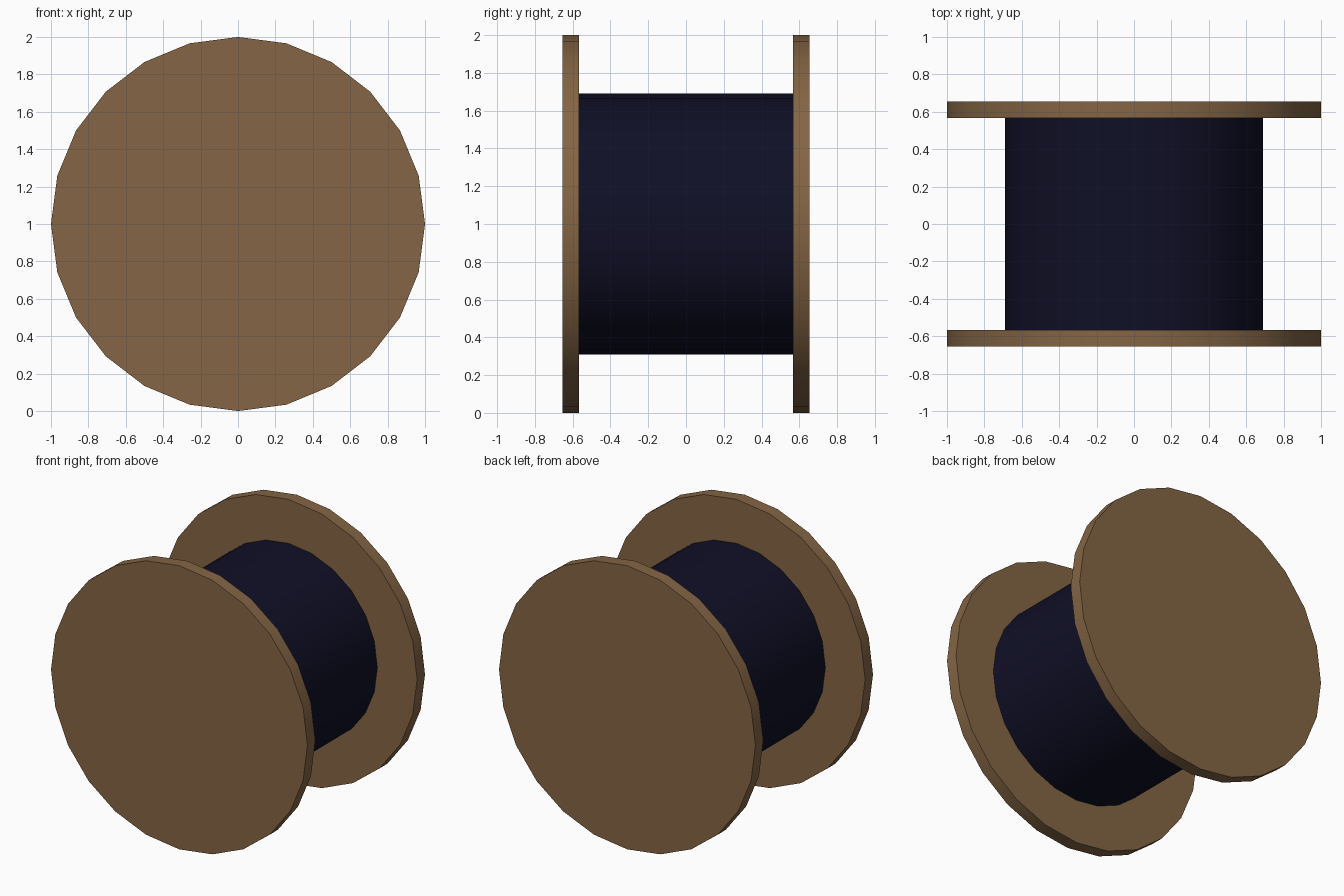
import bpy
import math

cube = bpy.data.objects.get("Cube")
if cube:
    bpy.data.objects.remove(cube, do_unlink=True)


def make_material(name, colour):
    mat = bpy.data.materials.new(name)
    mat.use_nodes = True
    mat.diffuse_color = (*colour, 1)
    bsdf = next(n for n in mat.node_tree.nodes if n.type == 'BSDF_PRINCIPLED')
    bsdf.inputs["Base Color"].default_value = (*colour, 1)
    return mat


def add_disc(name, radius, y_start, y_end, mat):
    """24-sided cylinder lying along y, with smooth sides and sharp rims."""
    bpy.ops.mesh.primitive_cylinder_add(
        vertices=24, radius=radius, depth=y_end - y_start,
        location=(0, (y_start + y_end) / 2, 1), rotation=(math.pi / 2, 0, 0))
    obj = bpy.context.object
    obj.name = name
    obj.data.materials.append(mat)
    bpy.ops.object.shade_smooth_by_angle(angle=math.radians(30))
    return obj


wood = make_material("brown wood", (0.23, 0.13, 0.058))
cable = make_material("dark navy cable", (0.005, 0.005, 0.02))

# Wound drum between the two end flanges
INNER, OUTER = 0.567, 0.655
add_disc("wound_drum", 0.69, -INNER, INNER, cable)
add_disc("front_flange", 1.0, -OUTER, -INNER, wood)
add_disc("back_flange", 1.0, INNER, OUTER, wood)
